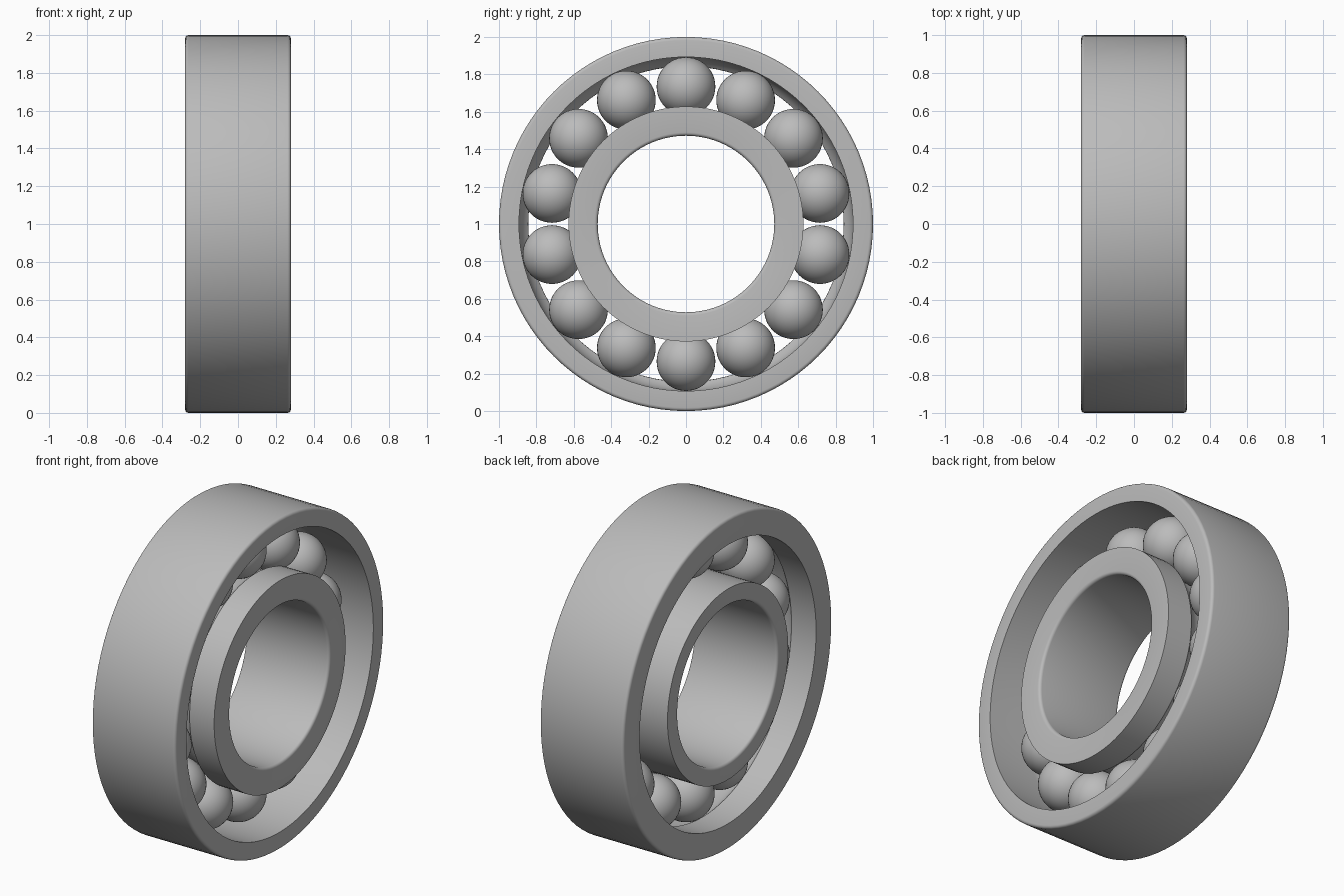
import bpy, bmesh, math
from mathutils import Matrix, Vector

old = bpy.data.objects.get("Cube")
if old:
    bpy.data.objects.remove(old, do_unlink=True)

HALF = 0.28          # half width of both rings
PITCH = 0.735        # radius of the ball circle
BALL = 0.157         # ball radius
BALLS = 14
ROUND = 0.018        # edge rounding
SEGMENTS = 96
AXIS_Z = 1.0

steel = bpy.data.materials.new("steel grey")
steel.use_nodes = True
colour = (0.5, 0.5, 0.5, 1.0)
steel.diffuse_color = colour
steel.node_tree.nodes["Principled BSDF"].inputs["Base Color"].default_value = colour


def arc(cx, cr, radius, start, end, steps):
    """Points (x, r) along an arc, angles in degrees."""
    angles = [math.radians(start + (end - start) * i / steps) for i in range(steps + 1)]
    return [(cx + radius * math.cos(a), cr + radius * math.sin(a)) for a in angles]


def finish(name, bm):
    mesh = bpy.data.meshes.new(name)
    bmesh.ops.recalc_face_normals(bm, faces=bm.faces)
    bm.to_mesh(mesh)
    bm.free()
    mesh.materials.append(steel)
    obj = bpy.data.objects.new(name, mesh)
    bpy.context.collection.objects.link(obj)
    bpy.ops.object.select_all(action="DESELECT")
    obj.select_set(True)
    bpy.context.view_layer.objects.active = obj
    bpy.ops.object.shade_smooth_by_angle(angle=math.radians(30))
    return obj


def lathe(name, profile):
    """Revolve a closed (x, r) profile around the bearing axis."""
    bm = bmesh.new()
    rings = []
    for s in range(SEGMENTS):
        a = 2 * math.pi * s / SEGMENTS
        rings.append([bm.verts.new((x, r * math.cos(a), AXIS_Z + r * math.sin(a)))
                      for x, r in profile])
    n = len(profile)
    for s in range(SEGMENTS):
        p, q = rings[s], rings[(s + 1) % SEGMENTS]
        for i in range(n):
            j = (i + 1) % n
            bm.faces.new((p[i], p[j], q[j], q[i]))
    return finish(name, bm)


# Outer ring: rounded rim, plain wall on one side, raceway shoulder on the other
outer_shoulder = 0.843
contact = math.degrees(math.asin((outer_shoulder - PITCH) / BALL))
edge = HALF - ROUND
lathe("outer_ring",
      arc(edge, 1 - ROUND, ROUND, 0, 90, 4)
      + arc(-edge, 1 - ROUND, ROUND, 90, 180, 4)
      + [(-HALF, outer_shoulder)]
      + arc(0, PITCH, BALL + 0.001, 180 - contact, 90, 8)
      + [(HALF, PITCH + BALL + 0.001)])

# Inner ring: shoulder on the opposite side, rounded bore edges
inner_shoulder = 0.628
bore = 0.472
contact = math.degrees(math.asin((PITCH - inner_shoulder) / BALL))
lathe("inner_ring",
      arc(-edge, bore + ROUND, ROUND, 180, 270, 4)
      + arc(edge, bore + ROUND, ROUND, 270, 360, 4)
      + [(HALF, inner_shoulder)]
      + arc(0, PITCH, BALL + 0.001, 360 - contact, 270, 8)
      + [(-HALF, PITCH - BALL - 0.001)])

# Balls evenly spaced between the rings
for k in range(BALLS):
    a = math.pi / 2 + 2 * math.pi * k / BALLS
    centre = Vector((0, PITCH * math.cos(a), AXIS_Z + PITCH * math.sin(a)))
    bm = bmesh.new()
    bmesh.ops.create_uvsphere(bm, u_segments=40, v_segments=24, radius=BALL)
    ball = finish(f"ball_{k + 1}", bm)
    ball.matrix_world = Matrix.Translation(centre)
